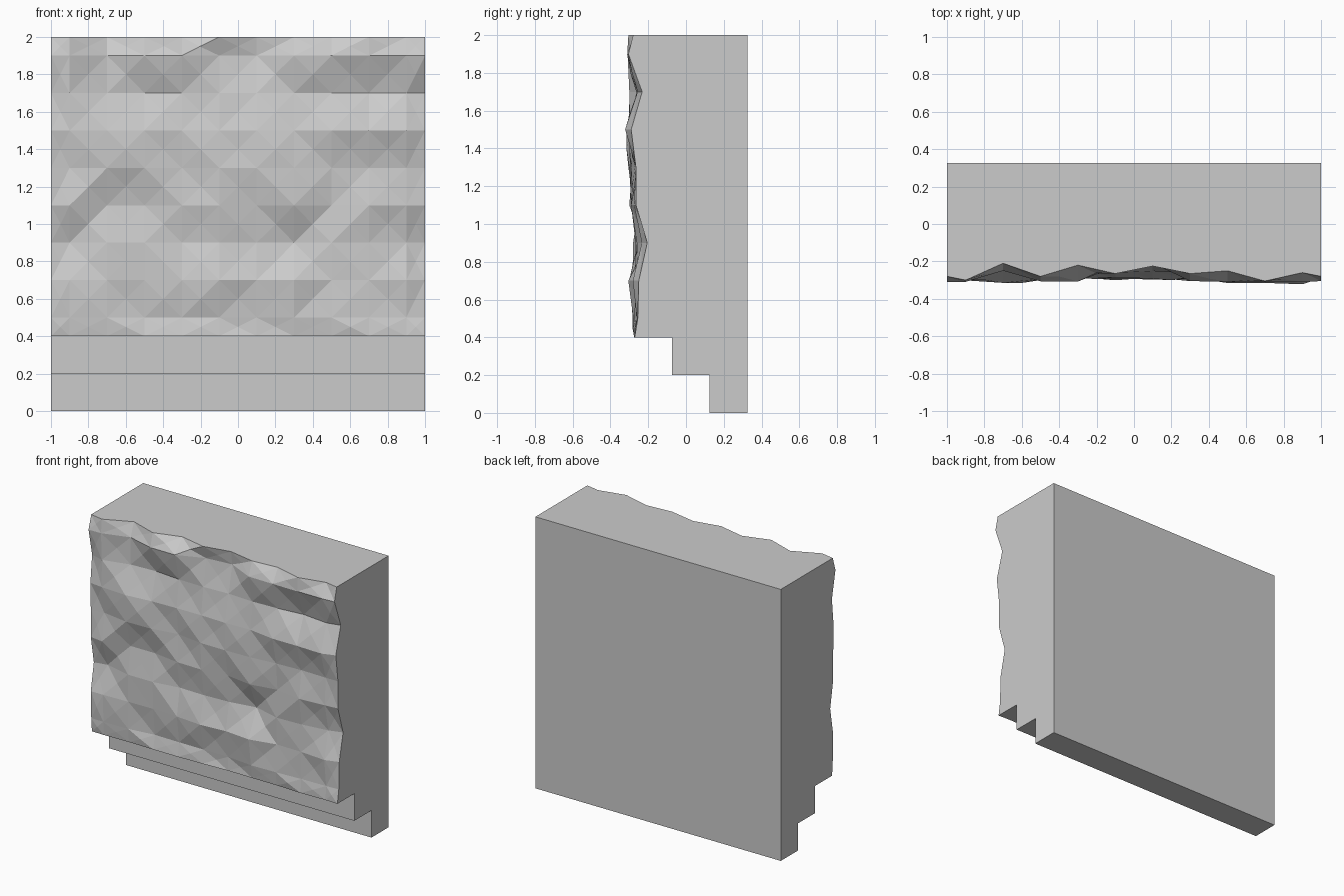
import bpy, bmesh, random

if "Cube" in bpy.data.objects:
    bpy.data.objects.remove(bpy.data.objects["Cube"])

random.seed(4)
BACK = 0.325
xs = [-1] + [round(-0.9 + 0.2 * i, 1) for i in range(10)] + [1]

# Mean front depth and roughness of each rock layer: z -> (y, spread)
layers = {0.4: (-0.268, 0.008), 0.5: (-0.268, 0.018), 0.7: (-0.284, 0.026),
          0.9: (-0.25, 0.026), 1.1: (-0.28, 0.018), 1.3: (-0.28, 0.018),
          1.5: (-0.3, 0.016), 1.7: (-0.25, 0.018), 1.9: (-0.304, 0.008),
          2.0: (-0.27, 0.0)}
# Outline of the rim along the top edge
rim = [-0.28, -0.3, -0.21, -0.28, -0.22, -0.265, -0.225, -0.265, -0.25, -0.305, -0.26, -0.28]
# Distinct hollows and knobs: (x, z) -> y
features = {(-0.9, 0.9): -0.23, (-0.9, 1.1): -0.3, (-0.7, 1.3): -0.305, (-0.5, 1.3): -0.3,
            (-0.7, 1.1): -0.25, (-0.5, 1.1): -0.25, (-0.7, 0.9): -0.28, (-0.5, 0.9): -0.28,
            (-0.9, 1.7): -0.3, (-0.7, 1.7): -0.25, (-0.7, 1.9): -0.25, (-0.1, 1.9): -0.23,
            (0.1, 1.9): -0.21, (0.3, 0.9): -0.21, (0.5, 1.1): -0.255, (0.7, 1.3): -0.26,
            (0.7, 1.5): -0.315, (0.9, 1.3): -0.265, (0.9, 1.5): -0.322, (-0.9, 0.7): -0.285}
# Outlines of the two side edges
features.update({(1, 0.7): -0.25, (1, 0.9): -0.205, (1, 1.1): -0.265, (1, 1.3): -0.265,
                 (1, 1.5): -0.29, (1, 1.7): -0.232, (1, 1.9): -0.305, (-1, 0.7): -0.285,
                 (-1, 0.9): -0.25, (-1, 1.1): -0.285, (-1, 1.5): -0.29, (-1, 1.7): -0.27})

bm = bmesh.new()
grid = []
for z, (y, spread) in layers.items():
    row = []
    for i, x in enumerate(xs):
        depth = y + random.uniform(-spread, spread)
        depth = rim[i] if z == 2.0 else features.get((x, z), depth)
        row.append(bm.verts.new((x, depth, z)))
    grid.append(row)

# Rough front: every cell is split into four triangles with a jittered centre
cells = [bm.faces.new((a[i], a[i + 1], b[i + 1], b[i]))
         for a, b in zip(grid, grid[1:]) for i in range(len(xs) - 1)]
for v in bmesh.ops.poke(bm, faces=cells)["verts"]:
    v.co.y += random.uniform(-0.012, 0.012)

# Stepped underside and flat back, swept from left to right
steps = [(-0.075, 0.4), (-0.075, 0.2), (0.125, 0.2), (0.125, 0), (BACK, 0), (BACK, 2)]
left, right = ([bm.verts.new((x, y, z)) for y, z in steps] for x in (-1, 1))
for i in range(len(steps) - 1):
    bm.faces.new((left[i], left[i + 1], right[i + 1], right[i]))
bm.faces.new(grid[0] + [right[0], left[0]])
bm.faces.new(grid[-1] + [right[-1], left[-1]])

# Flat side walls
for col, side in ((0, left), (-1, right)):
    bm.faces.new([row[col] for row in reversed(grid)] + side)

bmesh.ops.recalc_face_normals(bm, faces=bm.faces[:])
mesh = bpy.data.meshes.new("rock_wall")
bm.to_mesh(mesh)
bm.free()
bpy.context.collection.objects.link(bpy.data.objects.new("rock_wall", mesh))
